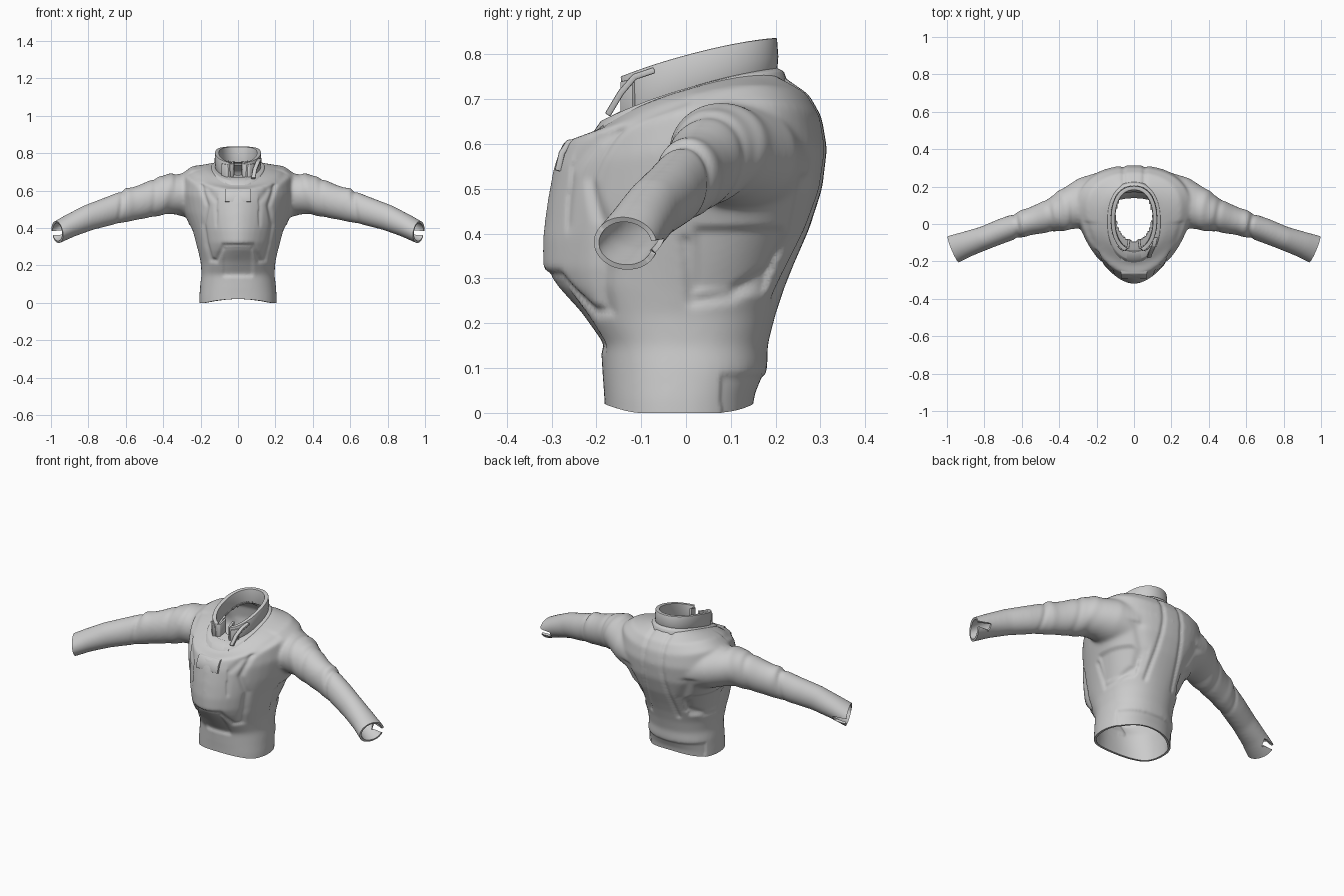
import bpy, bmesh, math
from mathutils import Vector
from mathutils.geometry import intersect_point_line

if "Cube" in bpy.data.objects:
    bpy.data.objects.remove(bpy.data.objects["Cube"])

N = 48


def ring(hw, yf, zf, yb, zb, lift=0.0, cy=None, nf=2.25, gap=0.0):
    """Tilted egg-shaped section; nf shapes the front half, gap (radians) leaves the front open."""
    cy = (yf + yb) / 2 if cy is None else cy
    pts = []
    for i in range(N + (1 if gap else 0)):
        a = -math.pi / 2 + gap + (2 * math.pi - 2 * gap) * i / N
        c, s = math.cos(a), math.sin(a)
        n = 2.25 if s > 0 else nf
        x = hw * math.copysign(abs(c) ** (2 / n), c)
        y = cy + (yb - cy if s > 0 else cy - yf) * math.copysign(abs(s) ** (2 / n), s)
        z = zf + (zb - zf) * (y - yf) / (yb - yf) + lift * c * c
        pts.append(Vector((x, y, z)))
    return pts


def loft(bm, rings, closed=True, caps=False):
    rows = [[bm.verts.new(p) for p in r] for r in rings]
    m = len(rows[0])
    for a, b in zip(rows, rows[1:]):
        for i in range(m if closed else m - 1):
            j = (i + 1) % m
            bm.faces.new((a[i], a[j], b[j], b[i]))
    if caps:
        bm.faces.new(rows[0][::-1])
        bm.faces.new(rows[-1])


def make(name, bm):
    bmesh.ops.recalc_face_normals(bm, faces=bm.faces)
    me = bpy.data.meshes.new(name)
    bm.to_mesh(me)
    bm.free()
    ob = bpy.data.objects.new(name, me)
    bpy.context.collection.objects.link(ob)
    bpy.ops.object.select_all(action='DESELECT')
    ob.select_set(True)
    bpy.context.view_layer.objects.active = ob
    return ob


def modify(ob, kind, **kw):
    m = ob.modifiers.new(kind.lower(), kind)
    for k, v in kw.items():
        setattr(m, k, v)
    bpy.ops.object.modifier_apply(modifier=m.name)


# torso volume: half width, front y/z, back y/z, side lift, widest y, front shape
TORSO = [(.207, -.18, -.05, .15, -.05), (.207, -.183, .03, .16, .03),
         (.202, -.187, .1, .182, .1), (.195, -.19, .15, .182, .15),
         (.2, -.24, .22, .2, .22, 0, 0, 2.1), (.215, -.295, .28, .22, .28, 0, .01, 1.9),
         (.23, -.32, .32, .24, .33, 0, .03, 1.8), (.255, -.32, .39, .275, .41, 0, .06, 1.8),
         (.29, -.31, .47, .304, .5, 0, .09, 1.75), (.31, -.295, .55, .315, .59, .02, .1, 1.75),
         (.3, -.275, .605, .303, .66, .05, .1, 1.75), (.25, -.22, .62, .275, .71, .05, .08, 1.9),
         (.17, -.17, .65, .225, .745, .03), (.12, -.15, .665, .2, .765, .015)]
# sleeve path: centre x, y, z, horizontal radius, vertical radius
ARM = [(.16, .13, .56, .15, .13), (.26, .11, .575, .14, .12), (.33, .087, .58, .117, .108),
       (.4, .06, .577, .097, .103), (.5, .028, .543, .08, .092), (.6, .0, .518, .066, .084),
       (.7, -.035, .487, .066, .076), (.8, -.075, .455, .064, .07), (.9, -.11, .411, .07, .062),
       (.965, -.135, .378, .078, .058), (1.06, -.17, .335, .08, .058)]
bm = bmesh.new()
loft(bm, [ring(*r) for r in TORSO], caps=True)
for side in (1, -1):
    P = [Vector(a[:3]) for a in ARM]
    rings = []
    for i, a in enumerate(ARM):
        d = (P[min(i + 1, len(P) - 1)] - P[max(i - 1, 0)]).normalized()
        u = Vector((-d.y, d.x, 0)).normalized()
        w = d.cross(u)
        pts = [P[i] + u * a[3] * math.cos(t * math.tau / 32) + w * a[4] * math.sin(t * math.tau / 32)
               for t in range(32)]
        rings.append([Vector((p.x * side, p.y, p.z)) for p in pts])
    loft(bm, rings, caps=True)
body = make("jacket_body", bm)
modify(body, 'REMESH', mode='VOXEL', voxel_size=.0085)
modify(body, 'SMOOTH', factor=.5, iterations=14)

# seams as polylines: (x, z) on front and back, (y, z) on the sides; depth, width
SEAMS = [
    ('front', [(.2, .63), (.165, .52), (.185, .42), (.17, .32), (.145, .23), (.115, .225), (.08, .305), (0, .305)], .010, .011),
    ('back', [(.055, .75), (.06, .55), (.075, .4), (.09, .26)], .008, .011),
    ('side', [(-.27, .42), (-.26, .54), (-.2, .61), (-.1, .66), (0, .7)], .006, .012),
    ('side', [(.0, .38), (.015, .25), (.1, .26), (.19, .31), (.24, .4), (.265, .52)], .009, .013),
]
# sleeve folds: position, height, width, tilt with z
FOLDS = [(.40, .008, .025, .3), (.455, -.006, .016, .1), (.59, .007, .025, -.1), (.635, -.008, .013, .15)]


def seam_offset(co, no):
    off = 0
    for view, line, depth, width in SEAMS:
        if abs(co.x) > .3:
            break
        if view == 'front' and not (no.y < -.1 and co.y < -.08):
            continue
        if view == 'back' and not (no.y > .15 and co.y > .08):
            continue
        if view == 'side' and abs(co.x) < .11:
            continue
        q = Vector((co.y if view == 'side' else abs(co.x), co.z, 0))
        best = 1
        for a, b in zip(line, line[1:]):
            a, b = Vector((*a, 0)), Vector((*b, 0))
            t = intersect_point_line(q, a, b)[1]
            best = min(best, (q - a.lerp(b, max(0, min(1, t)))).length)
        if best < width * 3:
            off -= depth * math.exp(-(best / width) ** 2)
    return off


def soft(v, lo, hi, w=.012):
    """Soft-edged window, 1 between lo and hi."""
    return max(0, min(1, (v - lo) / w)) * max(0, min(1, (hi - v) / w))


# seams, belly pocket inset, underarm inset, back hem step, sleeve folds
bm = bmesh.new()
bm.from_mesh(body.data)
bm.normal_update()
moves = []
for v in bm.verts:
    co, no = v.co, v.normal
    off = seam_offset(co, no)
    if no.y < -.1 and co.y < -.1:
        off -= .008 * soft(abs(co.x), -.1, .085) * soft(co.z, .135, .30)
    if abs(co.x) > .14 and abs(co.x) < .3:
        off -= .010 * soft(co.y, .01, .23, .02) * soft(co.z, .26, .42, .02)
    if co.y > .08 and co.z < .085:
        off -= .006 * soft(co.z, -1, .09)
    if abs(co.x) > .34:
        for c, a, w, k in FOLDS:
            s = abs(co.x) + k * (co.z - .52) - .15 * co.y
            off += a * (.65 + .35 * no.z) * math.exp(-((s - c) / w) ** 2)
    moves.append(no * off)
for v, m in zip(bm.verts, moves):
    v.co += m
bmesh.ops.smooth_vert(bm, verts=bm.verts[:], factor=.5, use_axis_x=True, use_axis_y=True, use_axis_z=True)


def cut(co, no):
    bmesh.ops.bisect_plane(bm, geom=bm.verts[:] + bm.edges[:] + bm.faces[:], plane_co=co,
                           plane_no=no, clear_outer=True)


# open hem, cuffs, neck and cuff slits
cut((0, 0, 0), (0, 0, -1))
for side in (1, -1):
    cut((.965 * side, -.138, .378), (.165 * side, -.07, -.03))
gone = []
for f in bm.faces:
    c = f.calc_center_median()
    neck = c.z > .58 and (c.x / .096) ** 2 + ((c.y - .045) / .14) ** 2 < 1
    slit = abs(c.x) > .925 and c.y > -.12 and .355 < c.z < .388
    if neck or slit:
        gone.append(f)
bmesh.ops.delete(bm, geom=gone, context='FACES')
for v in bm.verts:
    if v.co.z < .08:
        k = 1 - v.co.z / .08
        v.co.z += k * (.02 * max(0, 1 - (v.co.x / .18) ** 2) * min(1, abs(v.co.y) / .15))
bm.to_mesh(body.data)
bm.free()
modify(body, 'SOLIDIFY', thickness=.012, offset=-1)
bpy.ops.object.shade_smooth_by_angle(angle=math.radians(50))


def shell(name, rings, thickness, closed=True):
    b = bmesh.new()
    loft(b, rings, closed)
    ob = make(name, b)
    modify(ob, 'SOLIDIFY', thickness=thickness, offset=0)
    modify(ob, 'BEVEL', width=.003, segments=2, limit_method='ANGLE')
    bpy.ops.object.shade_smooth_by_angle(angle=math.radians(40))


# yoke band around the neck, then the open-fronted stand collar
shell("neck_band", [ring(.145, -.21, .608, .22, .735, .03), ring(.136, -.185, .645, .212, .757, .02),
                    ring(.112, -.145, .665, .195, .765, .008)], .016)
shell("stand_collar", [ring(.11, -.142, .655, .192, .755, .01, gap=.3), ring(.114, -.142, .70, .195, .795, .01, gap=.3),
                       ring(.112, -.146, .748, .192, .836, .012, gap=.34)], .022, closed=False)
# inner collar flaps turned inwards at the front opening
for s, side in ((1, "right"), (-1, "left")):
    shell("collar_flap_" + side, [[Vector((s * x, y, z0 + dz)) for x, y, z0 in
                                   ((.085, -.115, .66), (.06, -.14, .655), (.032, -.125, .66), (.026, -.08, .675))]
                                  for dz in (0, .085)], .014, closed=False)

# flat front tab below the collar
shell("front_tab", [[Vector((x, y, z)) for x in (-.07, -.023, .023, .07)] for y, z in
                    ((-.165, .65), (-.215, .61), (-.262, .603), (-.277, .58), (-.286, .54))], .014, closed=False)

# collar strap hanging on one side
shell("collar_strap", [[Vector((x, y, z)) for x in (x0, x0 + .022)] for x0, y, z in
                       ((.105, -.07, .765), (.095, -.115, .75), (.08, -.145, .715), (.07, -.175, .665))],
      .014, closed=False)
